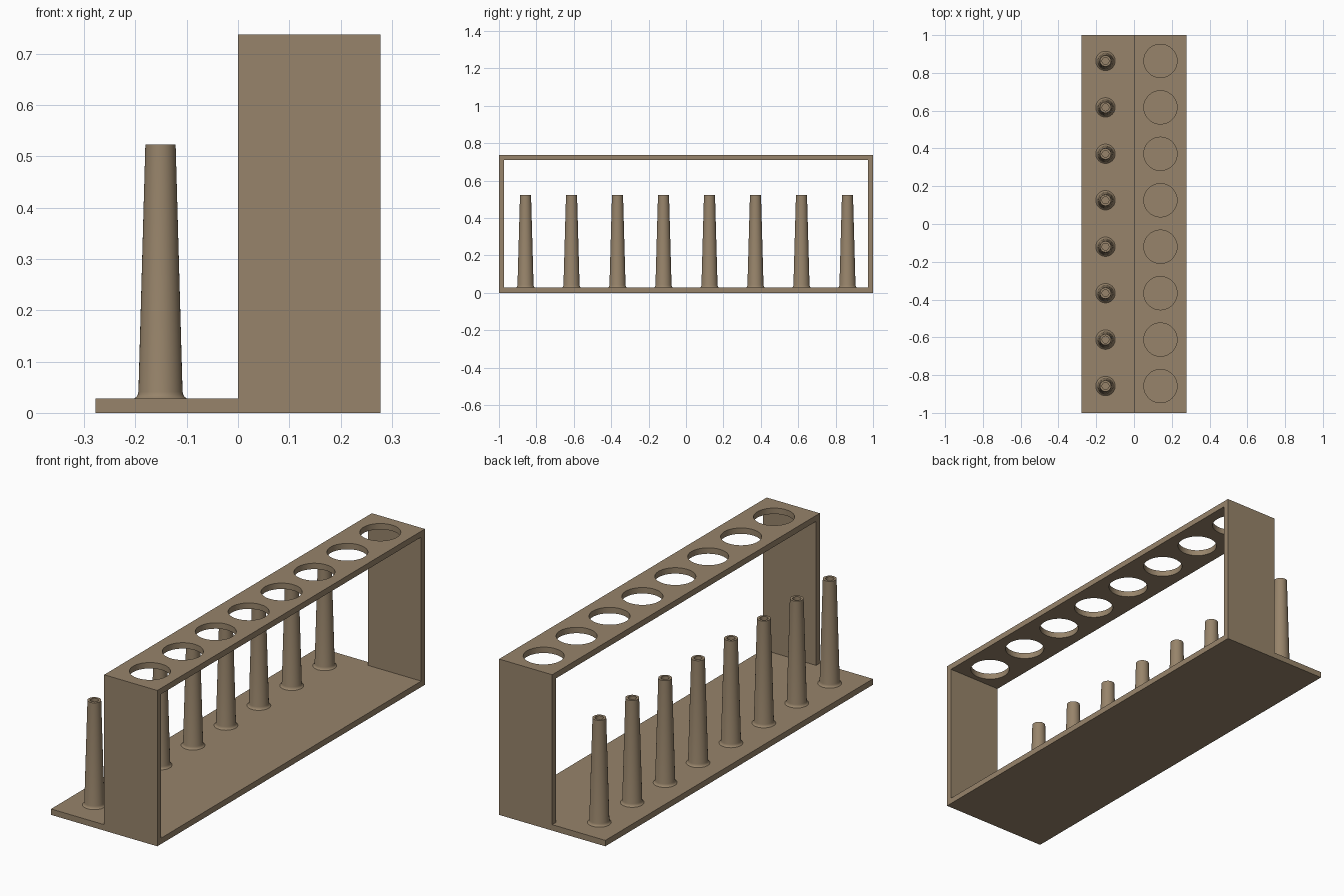
import bpy, bmesh, math

if "Cube" in bpy.data.objects:
    bpy.data.objects.remove(bpy.data.objects["Cube"])

HALF_X, HALF_Y, TOP_Z, WALL = 0.278, 1.0, 0.737, 0.028
YS = [-0.858 + 0.2459 * i for i in range(8)]

mat = bpy.data.materials.new("tan brown")
mat.diffuse_color = (0.31, 0.23, 0.145, 1)
mat.use_nodes = True
mat.node_tree.nodes["Principled BSDF"].inputs["Base Color"].default_value = mat.diffuse_color


def add(name, bm):
    bmesh.ops.recalc_face_normals(bm, faces=bm.faces[:])
    me = bpy.data.meshes.new(name)
    bm.to_mesh(me)
    bm.free()
    me.materials.append(mat)
    ob = bpy.data.objects.new(name, me)
    bpy.context.collection.objects.link(ob)
    return ob


def select_only(ob):
    bpy.ops.object.select_all(action='DESELECT')
    ob.select_set(True)
    bpy.context.view_layer.objects.active = ob


def cut(ob, cutter):
    m = ob.modifiers.new("cut", 'BOOLEAN')
    m.operation, m.solver, m.object = 'DIFFERENCE', 'EXACT', cutter
    select_only(ob)
    bpy.ops.object.modifier_apply(modifier=m.name)
    bpy.data.objects.remove(cutter)


# Base and frame: L-shaped side profile extruded along the full length
bm = bmesh.new()
profile = [(-HALF_X, 0), (HALF_X, 0), (HALF_X, TOP_Z), (0, TOP_Z), (0, WALL), (-HALF_X, WALL)]
face = bm.faces.new([bm.verts.new((x, -HALF_Y, z)) for x, z in profile])
ext = bmesh.ops.extrude_face_region(bm, geom=[face])
bmesh.ops.translate(bm, vec=(0, 2 * HALF_Y, 0),
                    verts=[v for v in ext["geom"] if isinstance(v, bmesh.types.BMVert)])
rack = add("rack_frame", bm)

# Large window through the frame
bm = bmesh.new()
bmesh.ops.create_cube(bm, size=1)
for v in bm.verts:
    v.co.x = 0.4 if v.co.x > 0 else -0.1
    v.co.y *= 2 * (HALF_Y - WALL)
    v.co.z = TOP_Z - WALL if v.co.z > 0 else WALL
cut(rack, add("window_cutter", bm))

# Round tube holes in the top shelf
bm = bmesh.new()
for y in YS:
    c = bmesh.ops.create_cone(bm, cap_ends=True, segments=64, radius1=0.088, radius2=0.088, depth=0.2)
    bmesh.ops.translate(bm, vec=(0.14, y, TOP_Z), verts=c["verts"])
cut(rack, add("hole_cutter", bm))
select_only(rack)
bpy.ops.object.shade_smooth_by_angle(angle=math.radians(30))

# Tapered drying pegs with a flared foot and a hollow tip
peg = [(0.052, 0.027), (0.051, 0.0285), (0.047, 0.031), (0.0445, 0.035), (0.043, 0.041),
       (0.0295, 0.523), (0.018, 0.523), (0.018, 0.42)]
N = 40
for i, y in enumerate(YS):
    bm = bmesh.new()
    rings = [[bm.verts.new((-0.151 + r * math.cos(2 * math.pi * k / N),
                            y + r * math.sin(2 * math.pi * k / N), z)) for k in range(N)]
             for r, z in peg]
    for a, b in zip(rings, rings[1:]):
        for k in range(N):
            j = (k + 1) % N
            bm.faces.new((a[k], a[j], b[j], b[k]))
    bm.faces.new(rings[0][::-1])
    bm.faces.new(rings[-1])
    ob = add(f"drying_peg_{i + 1}", bm)
    select_only(ob)
    bpy.ops.object.shade_smooth_by_angle(angle=math.radians(40))
